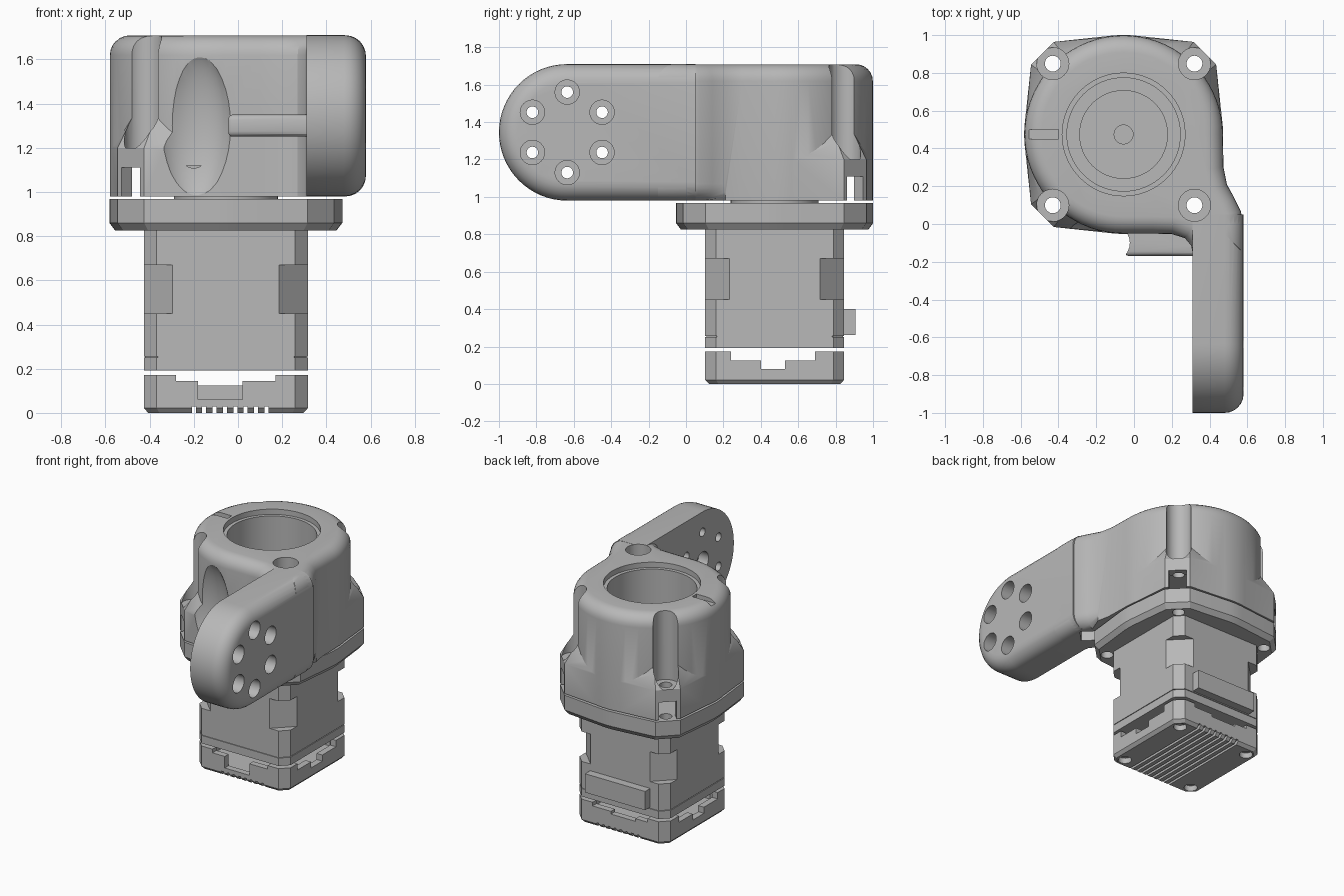
import bpy, bmesh, math
from mathutils import Matrix, Vector
from mathutils.geometry import convex_hull_2d

if "Cube" in bpy.data.objects:
    bpy.data.objects.remove(bpy.data.objects["Cube"], do_unlink=True)

grey = bpy.data.materials.new("plain grey")
grey.use_nodes = True
grey.diffuse_color = (0.48, 0.48, 0.48, 1)
grey.node_tree.nodes["Principled BSDF"].inputs["Base Color"].default_value = grey.diffuse_color

CX, CY = -0.055, 0.474       # main axis
SCREW = 0.375                # screw offset from the axis
CORNERS = [(sx, sy) for sx in (-1, 1) for sy in (-1, 1)]


def finish(name, bm):
    bmesh.ops.recalc_face_normals(bm, faces=bm.faces)
    me = bpy.data.meshes.new(name)
    bm.to_mesh(me)
    bm.free()
    me.materials.append(grey)
    ob = bpy.data.objects.new(name, me)
    bpy.context.collection.objects.link(ob)
    return ob


def loft(name, rings):
    """Skin a stack of (outline, z) rings and cap both ends."""
    bm = bmesh.new()
    loops = [[bm.verts.new((x, y, z)) for x, y in pts] for pts, z in rings]
    for a, b in zip(loops, loops[1:]):
        for i in range(len(a)):
            j = (i + 1) % len(a)
            bm.faces.new((a[i], a[j], b[j], b[i]))
    bm.faces.new(loops[0][::-1])
    bm.faces.new(loops[-1])
    return finish(name, bm)


def box(name, lo, hi, turn=0, bevel=0):
    lo, hi = Vector(lo), Vector(hi)
    bm = bmesh.new()
    m = Matrix.Translation((lo + hi) / 2) @ Matrix.Rotation(turn, 4, 'Z') @ Matrix.Diagonal((hi - lo).to_4d())
    bmesh.ops.create_cube(bm, size=1, matrix=m)
    if bevel:
        bmesh.ops.bevel(bm, geom=bm.edges[:], offset=bevel, segments=3, profile=0.5, affect='EDGES')
    return finish(name, bm)


def rod(name, r, start, length, axis='Z', n=32):
    """Cylinder running from start along +axis."""
    bm = bmesh.new()
    rot = Matrix.Rotation(math.pi / 2, 4, 'Y') if axis == 'X' else Matrix()
    m = Matrix.Translation(start) @ rot @ Matrix.Translation((0, 0, length / 2))
    bmesh.ops.create_cone(bm, cap_ends=True, segments=n, radius1=r, radius2=r, depth=length, matrix=m)
    return finish(name, bm)


def boolean(ob, others, op='DIFFERENCE'):
    bpy.context.view_layer.objects.active = ob
    for o in others:
        m = ob.modifiers.new("cut", 'BOOLEAN')
        m.operation, m.solver, m.object = op, 'EXACT', o
        bpy.ops.object.modifier_apply(modifier=m.name)
        bpy.data.objects.remove(o, do_unlink=True)


def arc(r, a0, a1, n):
    return [(CX + r * math.cos(math.radians(a0 + (a1 - a0) * i / n)),
             CY + r * math.sin(math.radians(a0 + (a1 - a0) * i / n))) for i in range(n + 1)]


def octagon(h, c):
    """Square of half size h with corners chamfered by c."""
    k = h - c
    return [(CX + x, CY + y) for x, y in
            ((h, -k), (h, k), (k, h), (-k, h), (-h, k), (-h, -k), (-k, -h), (k, -h))]


def scaled(pts, s):
    return [(CX + (x - CX) * s, CY + (y - CY) * s) for x, y in pts]


def eared(r):
    """Circle hulled with a chamfered square."""
    pts = arc(r, 0, 360, 64)[:-1] + octagon(0.49, 0.12)
    return [pts[i] for i in convex_hull_2d([Vector(p) for p in pts])]


def screw_at(k=SCREW):
    return [(CX + sx * k, CY + sy * k) for sx, sy in CORNERS]


# Housing: round body flowing into the root of the arm
root = [(0.31, -0.15), (0.578, -0.15), (0.578, 0.0), (0.565, 0.07), (0.53, 0.14), (0.492, 0.21), (0.474, 0.3)]
front = [(0.1, -0.051), (0.2, -0.053), (0.27, -0.075), (0.303, -0.115)]
bm = bmesh.new()
base = bm.faces.new([bm.verts.new((x, y, 0.98)) for x, y in root + arc(0.525, 0, 270, 54) + front])
up = bmesh.ops.extrude_face_region(bm, geom=[base], use_keep_orig=True)
bmesh.ops.translate(bm, vec=(0, 0, 0.729), verts=[v for v in up["geom"] if isinstance(v, bmesh.types.BMVert)])
rim = []
for e in bm.edges:
    mid = (e.verts[0].co + e.verts[1].co) / 2
    flat = abs(e.verts[0].co.z - e.verts[1].co.z) < 0.01
    if flat and (mid.z > 1.5 or (mid.x > 0.5 and mid.y > -0.14)):
        rim.append(e)
bmesh.ops.bevel(bm, geom=rim, offset=0.09, segments=6, profile=0.5, affect='EDGES', clamp_overlap=False)
housing = finish("housing", bm)

# Arm: flat bar with a round end, its outer edge rounded over
AY, AZ, AR = -0.635, 1.345, 0.365
prof = [(0.05, AZ + AR)]
prof += [(AY - AR * math.sin(math.pi * i / 32), AZ + AR * math.cos(math.pi * i / 32)) for i in range(33)]
prof += [(0.05, AZ - AR)]
bm = bmesh.new()
side = bm.faces.new([bm.verts.new((0.31, y, z)) for y, z in prof])
up = bmesh.ops.extrude_face_region(bm, geom=[side], use_keep_orig=True)
bmesh.ops.translate(bm, vec=(0.27, 0, 0), verts=[v for v in up["geom"] if isinstance(v, bmesh.types.BMVert)])
rim = [e for e in bm.edges if all(v.co.x > 0.5 for v in e.verts) and any(v.co.y < 0 for v in e.verts)]
bmesh.ops.bevel(bm, geom=rim, offset=0.1, segments=6, profile=0.5, affect='EDGES')
arm = finish("arm", bm)

# Corner ears, flaring back into the round body, and the front rib
skirt = eared(0.522)
ears = loft("ears", [(skirt, 0.98), (skirt, 1.2), (scaled(skirt, 0.84), 1.36)])
rib = box("rib", (-0.05, -0.17, 1.25), (0.34, 0.05, 1.35), bevel=0.025)
boolean(housing, [ears, arm, rib], 'UNION')

# Housing cuts: bore, hollow underside, groove, front scoop
bm = bmesh.new()
bmesh.ops.create_uvsphere(bm, u_segments=32, v_segments=20, radius=1,
                          matrix=Matrix.Translation((-0.2, -0.1, 1.3)) @ Matrix.Diagonal((0.18, 0.13, 0.36, 1)))
cuts = [finish("scoop", bm),
        rod("bore", 0.3, (CX, CY, 0.9), 0.9, n=64),
        rod("lip", 0.325, (CX, CY, 1.67), 0.1, n=64),
        loft("hollow", [(octagon(0.465, 0.165), 0.9), (octagon(0.465, 0.165), 1.12)]),
        box("groove", (-0.6, CY - 0.025, 1.68), (-0.4, CY + 0.025, 1.8))]
# Screw channels, screw holes and nut slots on each corner
for (x, y), (sx, sy) in zip(screw_at(), CORNERS):
    cuts.append(rod("channel", 0.085, (x, y, 1.2), 0.7))
    cuts.append(rod("screw", 0.042, (x, y, 0.9), 0.5, n=24))
    cuts.append(box("slot", (x - 0.18, y - 0.06, 0.9), (x + 0.18, y + 0.06, 1.11), turn=math.atan2(sy, sx)))
# Arm bolt circle and hub recess
for i in range(6):
    a = math.radians(30 + 60 * i)
    y, z = AY + 0.215 * math.cos(a), AZ + 0.215 * math.sin(a)
    cuts.append(rod("bolt", 0.031, (0.2, y, z), 0.5, 'X', 24))
    cuts.append(rod("counterbore", 0.065, (0.42, y, z), 0.3, 'X'))
cuts.append(rod("hub", 0.07, (0.25, AY, AZ), 0.14, 'X'))
boolean(housing, cuts)

# Mounting flange with chamfered underside
plate = eared(0.527)
flange = loft("flange", [(scaled(plate, 0.95), 0.825), (plate, 0.86), (plate, 0.968)])
boolean(flange, [rod("screw", 0.042, (x, y, 0.7), 0.4, n=24) for x, y in screw_at()])
pilot = rod("pilot_disc", 0.235, (CX, CY, 0.96), 0.04, n=48)
boolean(pilot, [rod("shaft_hole", 0.05, (CX, CY, 0.98), 0.1)])

# Motor with wide chamfers at mid height
HALF = 0.3715
block = octagon(HALF, 0.058)
motor = loft("motor", [(block, 0.255), (block, 0.83)])
boolean(motor, [box("waist", (x - 0.15, y - 0.15, 0.45), (x + 0.15, y + 0.15, 0.67), turn=math.pi / 4)
                for x, y in screw_at(HALF + 0.041)])
motor_end = loft("motor_end", [(block, 0.192), (block, 0.25)])
seam = loft("motor_seam", [(octagon(HALF - 0.006, 0.058), 0.24), (octagon(HALF - 0.006, 0.058), 0.27)])
connector = box("connector", (-0.3, 0.8, 0.262), (0.19, 0.905, 0.4))

# Bottom cover: open tray with wall notches, vents and screw holes
cover = loft("cover", [(octagon(HALF - 0.02, 0.05), 0), (block, 0.022), (block, 0.172)])
cuts = [loft("tray", [(octagon(0.325, 0.08), 0.055), (octagon(0.325, 0.08), 0.3)]),
        box("notch", (-0.28, 0, 0.145), (0.17, 1, 0.3)),
        box("notch", (-0.18, 0, 0.06), (0.02, 0.3, 0.3)),
        box("notch", (-0.18, 0.6, 0.125), (0.02, 1, 0.3)),
        box("notch", (-1, 0.24, 0.125), (1, 0.69, 0.3)),
        box("notch", (-1, 0.4, 0.08), (1, 0.53, 0.3))]
for i in range(8):
    x = -0.2 + 0.047 * i
    cuts.append(box("vent", (x - 0.009, 0, -0.1), (x + 0.009, 1, 0.03)))
cuts += [rod("screw", 0.045, (x, y, -0.1), 0.14, n=24) for x, y in screw_at(0.29)]
boolean(cover, cuts)

# Smooth the curves, keep the edges crisp
for ob in (housing, flange, pilot, motor, motor_end, seam, connector, cover):
    bpy.ops.object.select_all(action='DESELECT')
    ob.select_set(True)
    bpy.context.view_layer.objects.active = ob
    bpy.ops.object.shade_smooth_by_angle(angle=math.radians(30))
